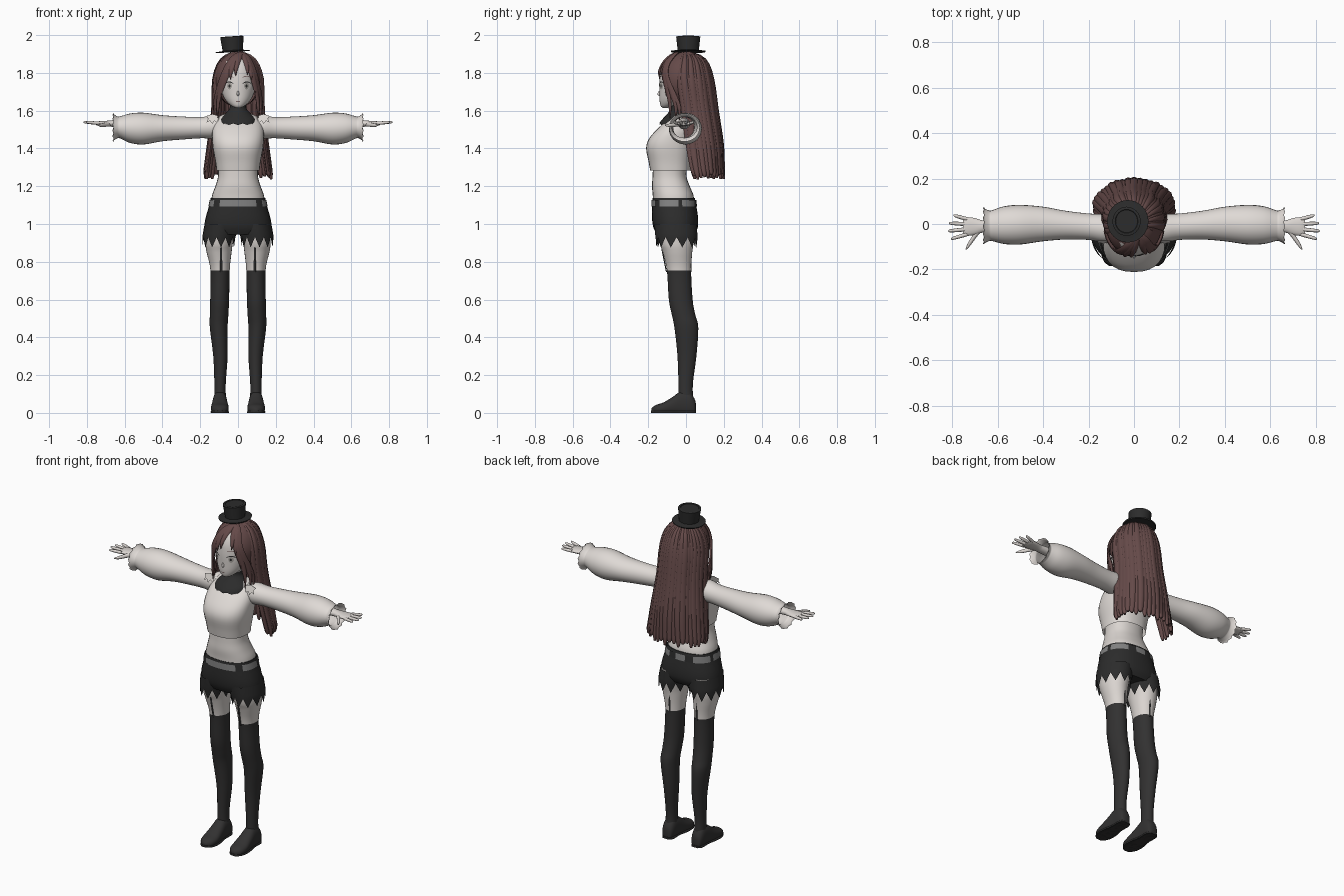
import bpy, bmesh, math, random
from mathutils import Vector
from mathutils.bvhtree import BVHTree

random.seed(4)
cube = bpy.data.objects.get("Cube")
if cube:
    bpy.data.objects.remove(cube)


def material(name, r, g, b):
    m = bpy.data.materials.new(name)
    m.use_nodes = True
    m.diffuse_color = (r, g, b, 1)
    node = m.node_tree.nodes["Principled BSDF"]
    node.inputs["Base Color"].default_value = (r, g, b, 1)
    node.inputs["Roughness"].default_value = 0.8
    return m


SKIN = material("pale skin", 0.70, 0.66, 0.63)
WHITE = material("white cloth", 0.74, 0.70, 0.67)
BLACK = material("black cloth", 0.025, 0.025, 0.025)
STOCKING = material("charcoal knit", 0.032, 0.031, 0.031)
HAIR = material("brown hair", 0.13, 0.068, 0.066)
GREY = material("grey belt", 0.22, 0.22, 0.22)
IRIS = material("grey iris", 0.40, 0.38, 0.35)


def finish(bm, name, mats, angle=50, rule=None):
    bmesh.ops.recalc_face_normals(bm, faces=bm.faces)
    for f in bm.faces:
        f.smooth = True
        if rule:
            f.material_index = rule(f.calc_center_median())
    me = bpy.data.meshes.new(name)
    bm.to_mesh(me)
    bm.free()
    me.set_sharp_from_angle(angle=math.radians(angle))
    for m in mats:
        me.materials.append(m)
    ob = bpy.data.objects.new(name, me)
    bpy.context.collection.objects.link(ob)
    return ob


def spline(rows, k):
    # Catmull-Rom resampling of station rows
    out = []
    for i in range(len(rows) - 1):
        a, b, c, d = (rows[min(max(j, 0), len(rows) - 1)] for j in range(i - 1, i + 3))
        for s in range(k):
            t = s / k
            out.append([q + 0.5 * t * (r - p + t * (2*p - 5*q + 4*r - e + t * (3*(q - r) + e - p)))
                        for p, q, r, e in zip(a, b, c, d)])
    return out + [list(rows[-1])]


def skin_rings(bm, rings, caps):
    n = len(rings[0])
    vs = [[bm.verts.new(p) for p in ring] for ring in rings]
    for a, b in zip(vs, vs[1:]):
        for i in range(n):
            bm.faces.new((a[i], a[(i+1) % n], b[(i+1) % n], b[i]))
    if "a" in caps:
        bm.faces.new(vs[0])
    if "b" in caps:
        bm.faces.new(vs[-1])


def loft(name, rows, mats, axis="z", n=28, k=4, power=2.0, caps="ab", zig=0, floor=False, rule=None, angle=50):
    # each row: centre x, y, z, then the two half widths across the axis
    bm = bmesh.new()
    u, v = {"z": (0, 1), "x": (1, 2), "y": (0, 2)}[axis]
    rings = []
    for row in spline(rows, k):
        ring = []
        for i in range(n):
            a = 2 * math.pi * i / n
            p = Vector(row[:3])
            for d, half, w in ((u, row[3], math.cos(a)), (v, row[4], math.sin(a))):
                p[d] += half * math.copysign(abs(w) ** (2 / power), w)
            if floor:
                p.z = max(p.z, 0)
            ring.append(p)
        rings.append(ring)
    for i in range(0, n, 2):
        rings[-1][i]["xyz".index(axis)] += zig
    skin_rings(bm, rings, caps)
    return finish(bm, name, mats, angle, rule)


def strand(bm, path, thick, n=8, k=3):
    # flattened lock; each path row: x, y, z, half width
    rows = spline(path, k)
    pts = [Vector(r[:3]) for r in rows]
    rings = []
    for i, p in enumerate(pts):
        tangent = (pts[min(i + 1, len(pts) - 1)] - pts[max(i - 1, 0)]).normalized()
        out = (p - Vector((0, 0.02, min(p.z, 1.765)))).normalized()
        side = tangent.cross(out).normalized()
        out = side.cross(tangent)
        w = rows[i][3]
        rings.append([p + side * w * math.cos(2*math.pi*j/n) + out * min(thick, w) * math.sin(2*math.pi*j/n)
                      for j in range(n)])
    skin_rings(bm, rings, "ab")


# Head and neck
head = loft("head", [(0, -.112, 1.614, .008, .01), (0, -.098, 1.625, .034, .036), (0, -.068, 1.655, .066, .072),
                     (0, -.045, 1.70, .087, .096), (0, -.032, 1.76, .098, .109), (0, -.02, 1.82, .098, .112),
                     (0, -.01, 1.87, .08, .09), (0, 0, 1.9, .02, .02)], [SKIN])
loft("neck", [(0, -.03, 1.5, .045, .045), (0, -.035, 1.68, .04, .04)], [SKIN])
loft("nose", [(0, -.14, 1.705, .003, .004), (0, -.142, 1.688, .007, .01), (0, -.138, 1.677, .003, .004)], [SKIN], n=10)

# Face details laid on the head surface
hb = bmesh.new()
hb.from_mesh(head.data)
tree = BVHTree.FromBMesh(hb)
hb.free()


def on_face(x, z, lift):
    hit = tree.ray_cast(Vector((x, -1, z)), Vector((0, 1, 0)))[0]
    return Vector((x, hit.y - lift, z))


def face_plate(name, cx, cz, rx, rz, mat, lift, bend=0):
    bm = bmesh.new()
    rings = []
    for s in (0.05, 0.5, 1):
        ring = []
        for i in range(20):
            c, w = math.cos(math.pi * i / 10) * s, math.sin(math.pi * i / 10) * s
            ring.append(on_face(cx + rx * c, cz + rz * w - bend * c * c, lift))
        rings.append(ring)
    skin_rings(bm, rings, "a")
    finish(bm, name, [mat])


for s, tag in ((1, "left"), (-1, "right")):
    face_plate(tag + "_eye_white", s * .046, 1.731, .023, .019, WHITE, .002)
    face_plate(tag + "_iris", s * .045, 1.731, .013, .018, IRIS, .003)
    face_plate(tag + "_pupil", s * .045, 1.731, .005, .008, BLACK, .004)
    face_plate(tag + "_upper_lash", s * .047, 1.752, .026, .003, BLACK, .004, .012)
    face_plate(tag + "_brow", s * .046, 1.782, .024, .002, HAIR, .003, .007)
face_plate("mouth", 0, 1.648, .012, .0018, HAIR, .002, -.002)

# Hair cap
bm = bmesh.new()
bmesh.ops.create_uvsphere(bm, u_segments=32, v_segments=20, radius=1)
for v in bm.verts:
    v.co = Vector((v.co.x * .124, v.co.y * .138 - .003, v.co.z * .146 + 1.765))
bmesh.ops.bisect_plane(bm, geom=bm.verts[:] + bm.edges[:] + bm.faces[:], plane_co=(0, -.13, 1.84),
                       plane_no=(0, -.22, -.105), clear_outer=True)
finish(bm, "hair_cap", [HAIR])

# Long back hair
bm = bmesh.new()
count = 25
for i in range(count):
    t = math.radians(-106 + 212 * i / (count - 1))
    s, c = math.sin(t), math.cos(t)
    puff = random.uniform(-.004, .004)
    arcs = [(.015, 0, .015, 1.908, .007), (.085, .005, .09, 1.867, .014), (.124, .005, .13, 1.77, .02),
            (.13, .03, .13, 1.6, .021), (.152, .055, .132, 1.42, .021),
            (.17, .072, .12, 1.29, .017), (.174, .078, .118, 1.245 + random.uniform(-.01, .02), .006)]
    strand(bm, [((rx + puff) * s, cy + (ry + puff) * c, z, w) for rx, cy, ry, z, w in arcs], .011)
finish(bm, "back_hair", [HAIR])

# Fringe and side locks swept from the parting
bm = bmesh.new()
for xe, ze, w in ((-.012, 1.785, .014), (-.04, 1.765, .017), (-.068, 1.745, .017), (-.09, 1.67, .016),
                  (-.106, 1.56, .018), (-.12, 1.55, .02), (-.125, 1.54, .02), (.05, 1.79, .014), (.07, 1.76, .015),
                  (.09, 1.68, .016), (.106, 1.56, .018), (.12, 1.55, .02), (.125, 1.54, .02)):
    path = []
    for j in range(8):
        t = j / 7
        x = .02 + (xe - .02) * min(1, 1.25 * t) ** .8
        z = 1.902 - (1.902 - ze) * t ** 1.5
        h = max(z - 1.765, 0) / .148
        y = -.005 - .142 * math.sqrt(max(.02, 1 - (x / .128) ** 2 - h * h))
        path.append((x, y, z, w * (1 - t ** 4) + .0015))
    strand(bm, path, .008)
finish(bm, "fringe", [HAIR])

# Small tilted top hat
hat = loft("top_hat", [(0, 0, 0, .06, .06), (0, 0, -.002, .088, .09), (0, 0, .004, .091, .093), (0, 0, .006, .06, .062),
                       (0, 0, .008, .054, .056), (0, 0, .08, .062, .064), (0, 0, .082, .05, .052),
                       (0, 0, .079, .048, .05)], [BLACK], k=1, n=40, angle=30)
hat.location = (-.027, .012, 1.912)
hat.rotation_euler = (0, math.radians(-4), 0)

# Torso
loft("midriff", [(0, -.065, 1.1, .143, .11), (0, -.068, 1.15, .138, .108), (0, -.08, 1.2, .12, .1),
                 (0, -.087, 1.25, .106, .09), (0, -.085, 1.31, .105, .09)], [SKIN], power=2.3)
loft("cropped_shirt", [(0, -.083, 1.284, .114, .107), (0, -.085, 1.33, .12, .113), (0, -.086, 1.4, .133, .125),
                       (0, -.077, 1.45, .137, .12), (0, -.052, 1.5, .136, .103), (0, -.03, 1.545, .122, .075),
                       (0, -.025, 1.575, .09, .05), (0, -.025, 1.588, .05, .03)], [WHITE], power=2.4, caps="b")
loft("collar", [(0, -.037, 1.628, .042, .042), (0, -.037, 1.605, .048, .046), (0, -.042, 1.58, .072, .06),
                (0, -.048, 1.555, .096, .077), (0, -.053, 1.532, .1, .09)], [BLACK], n=24, caps="", zig=-.008)

# Shorts and belt
loft("shorts", [(0, -.065, 1.138, .144, .112), (0, -.063, 1.1, .152, .117), (0, -.058, 1.03, .172, .122),
                (0, -.055, .98, .178, .117), (0, -.055, .945, .165, .1)], [BLACK], power=2.3)
loft("belt", [(0, -.064, 1.127, .15, .119), (0, -.063, 1.092, .157, .121)], [GREY, BLACK], power=2.3, n=40, k=1, caps="",
     rule=lambda c: int(math.sin(7 * math.atan2(c.y + .063, c.x)) > .75))

for s, tag in ((1, "left_"), (-1, "right_")):
    # Ragged shorts leg, leg with stocking, garters and shoe
    loft(tag + "shorts_leg", [(s * .092, -.055, 1.0, .085, .113), (s * .096, -.052, .95, .09, .113),
                              (s * .101, -.05, .93, .087, .112), (s * .102, -.05, .876, .084, .108)],
         [BLACK], n=22, k=1, caps="", zig=.055)
    loft(tag + "leg", [(s * x, y, z, a, b) for x, y, z, a, b in (
        (.09, -.05, 1, .082, .1), (.1, -.05, .9, .073, .09), (.1, -.045, .85, .066, .078), (.095, -.037, .755, .051, .064),
        (.097, -.028, .6, .05, .063), (.1, -.013, .52, .049, .062), (.102, .002, .45, .047, .063),
        (.093, .005, .3, .038, .05), (.095, -.002, .15, .03, .038), (.095, 0, .06, .032, .04))],
        [SKIN, STOCKING], rule=lambda c: int(c.z < .755))
    for y0, y1, part in ((-.103, -.135, "front_garter"), (.027, .035, "back_garter")):
        loft(tag + part, [(s * .088, y0, .745, .006, .003), (s * .09, (y0 + y1) / 2 - .003, .84, .006, .003),
                          (s * .09, y1, .91, .006, .003)], [BLACK], n=8)
    loft(tag + "shoe", [(s * .096, y, h * .42, w, h * .58) for y, h, w in (
        (.052, .05, .012), (.045, .075, .028), (.02, .11, .036), (-.025, .115, .038), (-.07, .085, .043),
        (-.12, .055, .047), (-.16, .042, .038), (-.182, .025, .012))], [STOCKING], axis="y", floor=True, power=2.3)
    loft(tag + "sole", [(s * .096, y, .004, w, .008) for y, w in (
        (.054, .02), (.03, .036), (-.03, .036), (-.08, .046), (-.13, .048), (-.165, .036), (-.184, .014))],
        [BLACK], axis="y", floor=True, power=4)

    # Puffed sleeve with flared cuff
    loft(tag + "sleeve", [(s * x, y, z, a, b) for x, y, z, a, b in (
        (.06, -.025, 1.52, .05, .05), (.13, -.02, 1.514, .062, .06), (.2, -.012, 1.51, .058, .056),
        (.3, -.005, 1.508, .063, .061), (.4, 0, 1.507, .076, .069), (.5, -.003, 1.505, .087, .084),
        (.57, -.005, 1.507, .083, .078), (.62, -.007, 1.511, .069, .06), (.637, -.008, 1.512, .067, .057),
        (.665, -.008, 1.511, .081, .075))], [WHITE], axis="x", caps="a", zig=-s * .008)
    bm = bmesh.new()
    tips = ((.1, 1.572), (.135, 1.582), (.168, 1.572), (.158, 1.558), (.166, 1.538), (.148, 1.546),
            (.136, 1.53), (.126, 1.546), (.108, 1.538))
    bm.faces.new([bm.verts.new((s * x, -.088 + (z - 1.53) * .35, z)) for x, z in tips])
    finish(bm, tag + "shoulder_frill", [WHITE])

    # Hand
    loft(tag + "palm", [(s * x, -.011, 1.532, a, b) for x, a, b in (
        (.5, .033, .03), (.64, .026, .02), (.67, .028, .017), (.7, .037, .014), (.735, .041, .012), (.752, .036, .008))],
        [SKIN], axis="x", n=16)
    for i, length in enumerate((.052, .07, .074, .062)):
        y = .022 - .0225 * i
        dy = .016 - .012 * i
        loft(tag + "finger_%d" % (i + 1), [(s * (.735 + length * t * 1.12), y + dy * t, 1.533 + .006 * t, r, r)
             for t, r in ((0, .009), (.5, .0085), (.9, .0065), (1, .002))], [SKIN], axis="x", n=10, k=2)
    loft(tag + "thumb", [(s * x, y, z, r, r) for x, y, z, r in (
        (.675, -.02, 1.53, .013), (.705, -.06, 1.525, .011), (.725, -.09, 1.522, .009), (.738, -.112, 1.522, .003))],
        [SKIN], axis="y", n=10, k=2)
